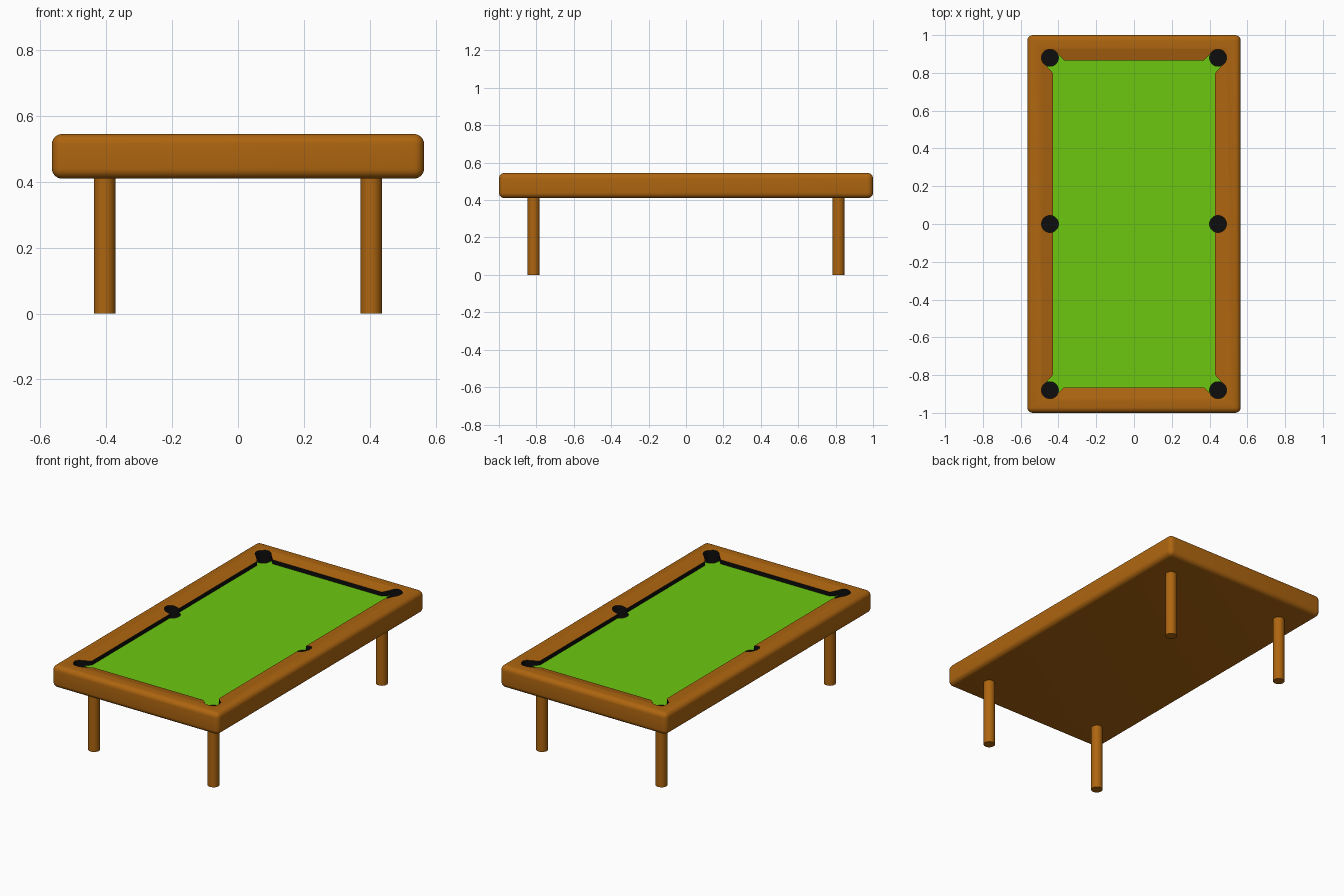
import bpy, bmesh, math

if "Cube" in bpy.data.objects:
    bpy.data.objects.remove(bpy.data.objects["Cube"])


def material(name, rgb):
    m = bpy.data.materials.new(name)
    m.diffuse_color = (*rgb, 1)
    m.use_nodes = True
    m.node_tree.nodes["Principled BSDF"].inputs["Base Color"].default_value = m.diffuse_color
    return m


wood = material("wood", (0.42, 0.13, 0.005))
black = material("black", (0.004, 0.004, 0.004))
green = material("green", (0.15, 0.58, 0.005))


def prism(name, low, z0, z1, mats, high=None, slot=0):
    """Solid between a lower outline and an upper outline."""
    high = high or low
    n = len(low)
    verts = [(x, y, z0) for x, y in low] + [(x, y, z1) for x, y in high]
    faces = [list(range(n))[::-1], list(range(n, 2 * n))]
    faces += [[i, (i + 1) % n, n + (i + 1) % n, n + i] for i in range(n)]
    me = bpy.data.meshes.new(name)
    me.from_pydata(verts, [], faces)
    for m in mats:
        me.materials.append(m)
    for p in me.polygons:
        p.material_index = slot
    ob = bpy.data.objects.new(name, me)
    bpy.context.collection.objects.link(ob)
    return ob


def rect(x, y):
    return [(-x, -y), (x, -y), (x, y), (-x, y)]


def circle(cx, cy, r, n=32):
    return [(cx + r * math.cos(2 * math.pi * i / n),
             cy + r * math.sin(2 * math.pi * i / n)) for i in range(n)]


def activate(ob):
    bpy.ops.object.select_all(action='DESELECT')
    ob.select_set(True)
    bpy.context.view_layer.objects.active = ob


def cut(ob, cutter):
    activate(ob)
    mod = ob.modifiers.new("cut", 'BOOLEAN')
    mod.operation = 'DIFFERENCE'
    mod.solver = 'EXACT'
    mod.object = cutter
    bpy.ops.object.modifier_apply(modifier=mod.name)


def smooth(ob):
    activate(ob)
    bpy.ops.object.shade_smooth_by_angle(angle=math.radians(30))


# Table body with rounded edges
body = prism("table_body", rect(0.565, 1.0), 0.41, 0.545, [wood, black])
activate(body)
bev = body.modifiers.new("round", 'BEVEL')
bev.width, bev.segments = 0.03, 6
bpy.ops.object.modifier_apply(modifier=bev.name)

# Playing area outline with angled mouths at the corner pockets
corner = [(0.43, 0.80), (0.475, 0.85), (0.462, 0.897), (0.41, 0.905), (0.37, 0.865)]
outline = []
for sx, sy in [(1, 1), (-1, 1), (-1, -1), (1, -1)]:
    pts = corner if sx * sy > 0 else corner[::-1]
    outline += [(sx * x, sy * y) for x, y in pts]

# Cloth
cloth = prism("cloth", outline, 0.49, 0.505, [green, black])

# Cutters: sloped cushion tops, black cushion faces, six pockets
slope = prism("slope_cutter", rect(0.40, 0.835), 0.523, 0.553, [wood, black],
              high=rect(0.53, 0.965))
well = prism("well_cutter", outline, 0.50, 0.60, [wood, black], slot=1)
cut(body, slope)
cut(body, well)
cutters = [slope, well]
for sx in (-1, 1):
    for y in (-0.88, 0, 0.88):
        pocket = prism("pocket_cutter", circle(sx * 0.445, y, 0.045),
                       0.45, 0.62, [wood, black], slot=1)
        cut(body, pocket)
        cut(cloth, pocket)
        cutters.append(pocket)
for c in cutters:
    bpy.data.objects.remove(c, do_unlink=True)
smooth(body)

# Legs
for sx, side in ((-1, "left"), (1, "right")):
    for sy, end in ((-1, "front"), (1, "back")):
        leg = prism(f"{end}_{side}_leg", circle(sx * 0.405, sy * 0.815, 0.033),
                    0, 0.42, [wood])
        smooth(leg)
